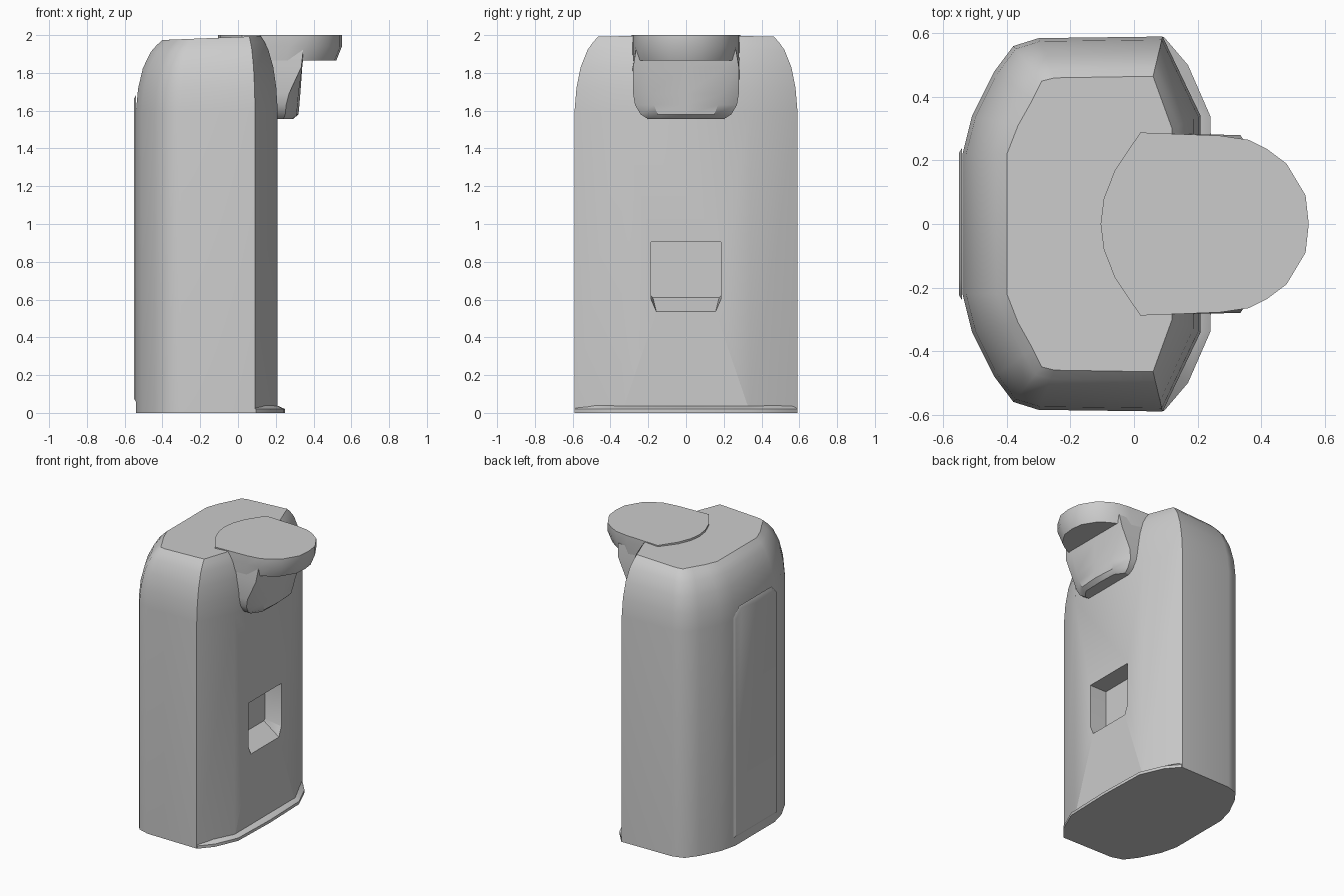
import bpy, bmesh, math

cube = bpy.data.objects.get("Cube")
if cube:
    bpy.data.objects.remove(cube, do_unlink=True)

grey = bpy.data.materials.new("plain grey")
grey.use_nodes = True
colour = (0.6, 0.6, 0.6, 1)
grey.diffuse_color = colour
grey.node_tree.nodes["Principled BSDF"].inputs["Base Color"].default_value = colour


def mirrored(half):
    """Close a +y half outline by mirroring it; points on y = 0 are kept once."""
    return half + [(x, -y) for x, y in reversed(half) if y > 0]


def loft(name, rings, angle=38):
    """Skin equal-sized rings of 3D points and cap both ends."""
    bm = bmesh.new()
    rows = [[bm.verts.new(p) for p in ring] for ring in rings]
    n = len(rows[0])
    for a, b in zip(rows, rows[1:]):
        for i in range(n):
            j = (i + 1) % n
            bm.faces.new((a[i], a[j], b[j], b[i]))
    bm.faces.new(rows[0][::-1])
    bm.faces.new(rows[-1])
    bmesh.ops.recalc_face_normals(bm, faces=bm.faces)
    mesh = bpy.data.meshes.new(name)
    bm.to_mesh(mesh)
    bm.free()
    mesh.materials.append(grey)
    obj = bpy.data.objects.new(name, mesh)
    bpy.context.collection.objects.link(obj)
    select(obj)
    bpy.ops.object.shade_smooth_by_angle(angle=math.radians(angle))
    return obj


def select(obj):
    bpy.ops.object.select_all(action="DESELECT")
    obj.select_set(True)
    bpy.context.view_layer.objects.active = obj


def layers(levels):
    """Horizontal rings from (height, half outline) pairs."""
    return [[(x, y, z) for x, y in mirrored(half)] for z, half in levels]


# Body: constant footprint that rounds over into a smaller, slightly tilted top
foot = [(.21, .34), (.09, .59), (-.3, .585), (-.38, .56), (-.44, .48), (-.51, .34), (-.54, .22)]
crown = [(.12, .30), (.06, .465), (-.25, .46), (-.29, .45), (-.32, .39), (-.365, .31), (-.40, .22)]
body_rings = []
for z, t in [(0, 0), (1.6, 0), (1.72, .08), (1.83, .26), (1.92, .55), (1.96, .78), (1.99, 1)]:
    half = [(a + (c - a) * t, b + (d - b) * t) for (a, b), (c, d) in zip(foot, crown)]
    body_rings.append([(x, y, z + .04 * x * t) for x, y in mirrored(half)])
body = loft("body", body_rings)

# Window recess with a sloping floor
opening = [(.185, .905), (.185, .6), (.155, .53)]
back = [(.185, .905), (.185, .62), (.175, .61)]
cutter_rings = []
for x, half in ((.22, opening), (.08, back)):
    outline = half + [(-y, z) for y, z in reversed(half)]
    cutter_rings.append([(x, y, z) for y, z in outline])
cutter = loft("recess_cutter", cutter_rings)
cutter.hide_render = True
cut = body.modifiers.new("recess", "BOOLEAN")
cut.operation = "DIFFERENCE"
cut.solver = "EXACT"
cut.object = cutter
select(body)
bpy.ops.object.modifier_apply(modifier=cut.name)
bpy.data.objects.remove(cutter, do_unlink=True)
bpy.ops.object.shade_smooth_by_angle(angle=math.radians(38))

# Spout cap: rounded plate overhanging the body
cap = [(.55, 0), (.54, .09), (.48, .19), (.42, .235), (.36, .265), (.27, .278), (.02, .288),
       (-.06, .17), (-.095, .08), (-.105, 0)]
under = [(x - .03 * max(0, x) / .55, y * .92 if x > .3 else y) for x, y in cap]
loft("spout_cap", layers([(1.865, under), (1.94, cap), (2.0, cap)]), 30)

# Spout neck: flat cheeks with a bulging front
loft("spout_neck", layers([
    (1.555, [(.29, 0), (.285, .14), (.24, .2), (.1, .2)]),
    (1.58, [(.32, 0), (.31, .15), (.25, .24), (.1, .24)]),
    (1.63, [(.325, 0), (.315, .17), (.255, .27), (.1, .27)]),
    (1.69, [(.33, 0), (.32, .19), (.27, .28), (.08, .28)]),
    (1.83, [(.34, 0), (.34, .21), (.335, .28), (.05, .285)]),
    (1.92, [(.35, 0), (.35, .21), (.345, .265), (.02, .285)]),
]), 30)

# Foot lip along the base
lip = [(.25, 0), (.24, .34), (.17, .5), (.095, .588), (0, .585)]
lip_top = [(.205, 0), (.205, .34), (.14, .48), (.085, .58), (0, .58)]
loft("base_lip", layers([(0, lip), (.02, lip), (.04, lip_top)]), 30)

# Thin panel on the rear wall
panel = []
for x, inset in ((-.541, 0), (-.55, .015)):
    w, low, high = .24 - inset, .06 + inset, 1.68 - inset
    panel.append([(x, -w, low), (x, w, low), (x, w, high - .06), (x, w - .06, high),
                  (x, -w + .06, high), (x, -w, high - .06)])
loft("rear_panel", panel, 30)
